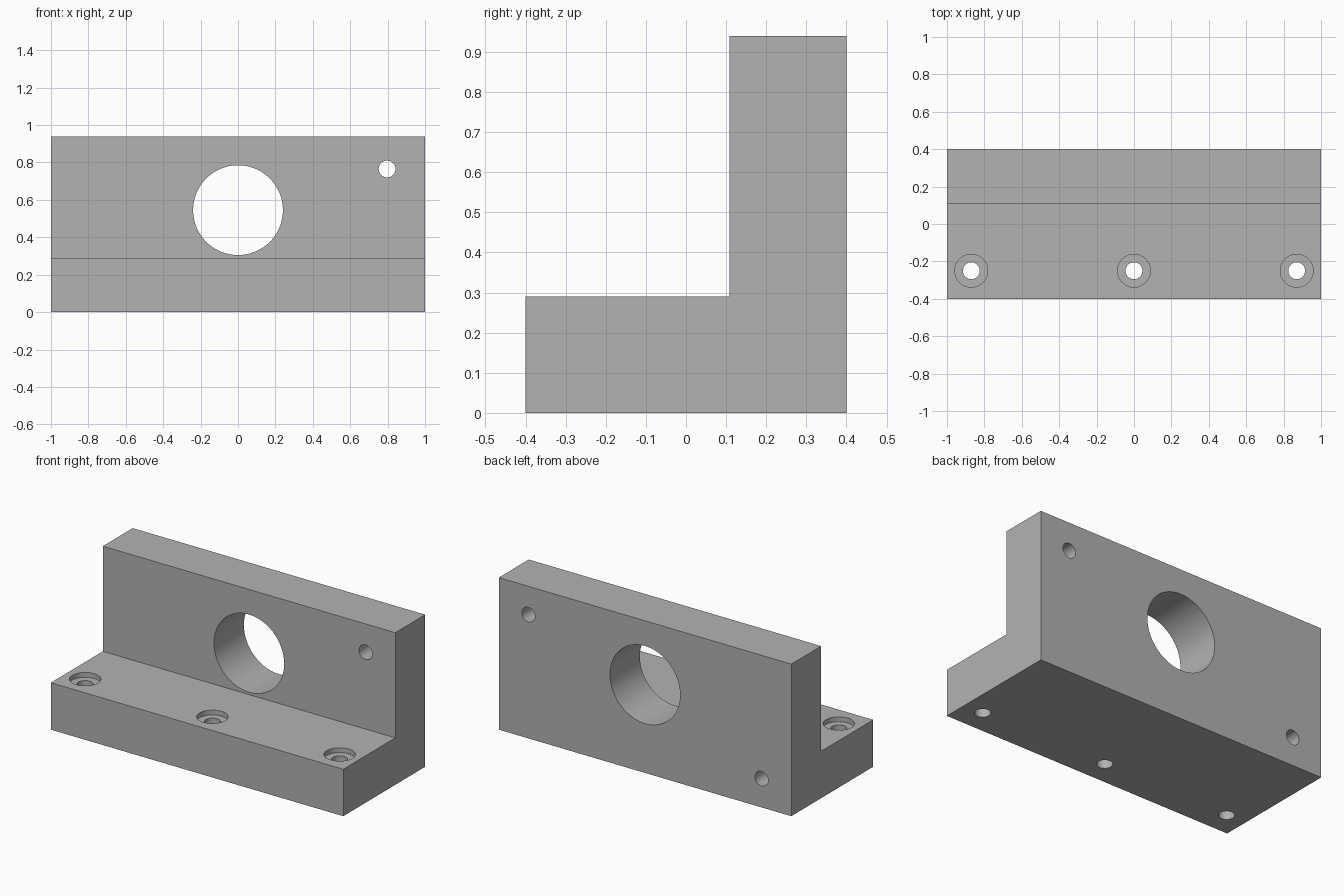
import bpy
import bmesh
from math import radians, pi
from mathutils import Matrix

cube = bpy.data.objects.get("Cube")
if cube:
    bpy.data.objects.remove(cube, do_unlink=True)

FOOT_TOP, HEIGHT = 0.29, 0.94
FRONT, STEP, BACK = -0.4, 0.108, 0.4

grey = bpy.data.materials.new("plain grey")
grey.use_nodes = True
colour = (0.448, 0.448, 0.448, 1)
grey.diffuse_color = colour
grey.node_tree.nodes["Principled BSDF"].inputs["Base Color"].default_value = colour


def add_object(name, bm):
    bmesh.ops.recalc_face_normals(bm, faces=bm.faces)
    mesh = bpy.data.meshes.new(name)
    bm.to_mesh(mesh)
    bm.free()
    mesh.materials.append(grey)
    obj = bpy.data.objects.new(name, mesh)
    bpy.context.collection.objects.link(obj)
    return obj


# L-shaped body: side profile swept across the width
bm = bmesh.new()
profile = [(FRONT, 0), (BACK, 0), (BACK, HEIGHT),
           (STEP, HEIGHT), (STEP, FOOT_TOP), (FRONT, FOOT_TOP)]
side = bm.faces.new([bm.verts.new((-1, y, z)) for y, z in profile])
sweep = bmesh.ops.extrude_face_region(bm, geom=[side])
moved = [v for v in sweep["geom"] if isinstance(v, bmesh.types.BMVert)]
bmesh.ops.translate(bm, verts=moved, vec=(2, 0, 0))
body = add_object("angle_bracket", bm)


def drill(name, axis, radius, a, b, start, end, sides=48):
    """Cut a round hole along y at (x, z) or along z at (x, y)."""
    middle = (start + end) / 2
    if axis == "Y":
        place = Matrix.Translation((a, middle, b)) @ Matrix.Rotation(pi / 2, 4, "X")
    else:
        place = Matrix.Translation((a, b, middle))
    bm = bmesh.new()
    bmesh.ops.create_cone(bm, cap_ends=True, segments=sides, radius1=radius,
                          radius2=radius, depth=end - start, matrix=place)
    cutter = add_object(name, bm)
    cutter.hide_render = True
    mod = body.modifiers.new(name, "BOOLEAN")
    mod.operation = "DIFFERENCE"
    mod.solver = "EXACT"
    mod.object = cutter
    bpy.context.view_layer.objects.active = body
    bpy.ops.object.modifier_apply(modifier=mod.name)
    bpy.data.objects.remove(cutter, do_unlink=True)


# Upright wall: large bore, small through hole, blind hole in the back
drill("main_bore", "Y", 0.24, 0, 0.545, 0, 0.5, 96)
drill("wall_hole", "Y", 0.045, 0.797, 0.765, 0, 0.5)
drill("blind_hole", "Y", 0.045, -0.797, 0.178, STEP, 0.5)

# Foot: three counterbored screw holes
for x in (-0.87, 0, 0.87):
    drill("screw_hole", "Z", 0.045, x, -0.25, -0.1, 0.4)
    drill("counterbore", "Z", 0.088, x, -0.25, FOOT_TOP - 0.03, 0.4)

# Smooth bores with crisp edges
bpy.ops.object.select_all(action="DESELECT")
body.select_set(True)
bpy.context.view_layer.objects.active = body
bpy.ops.object.shade_smooth_by_angle(angle=radians(30))
